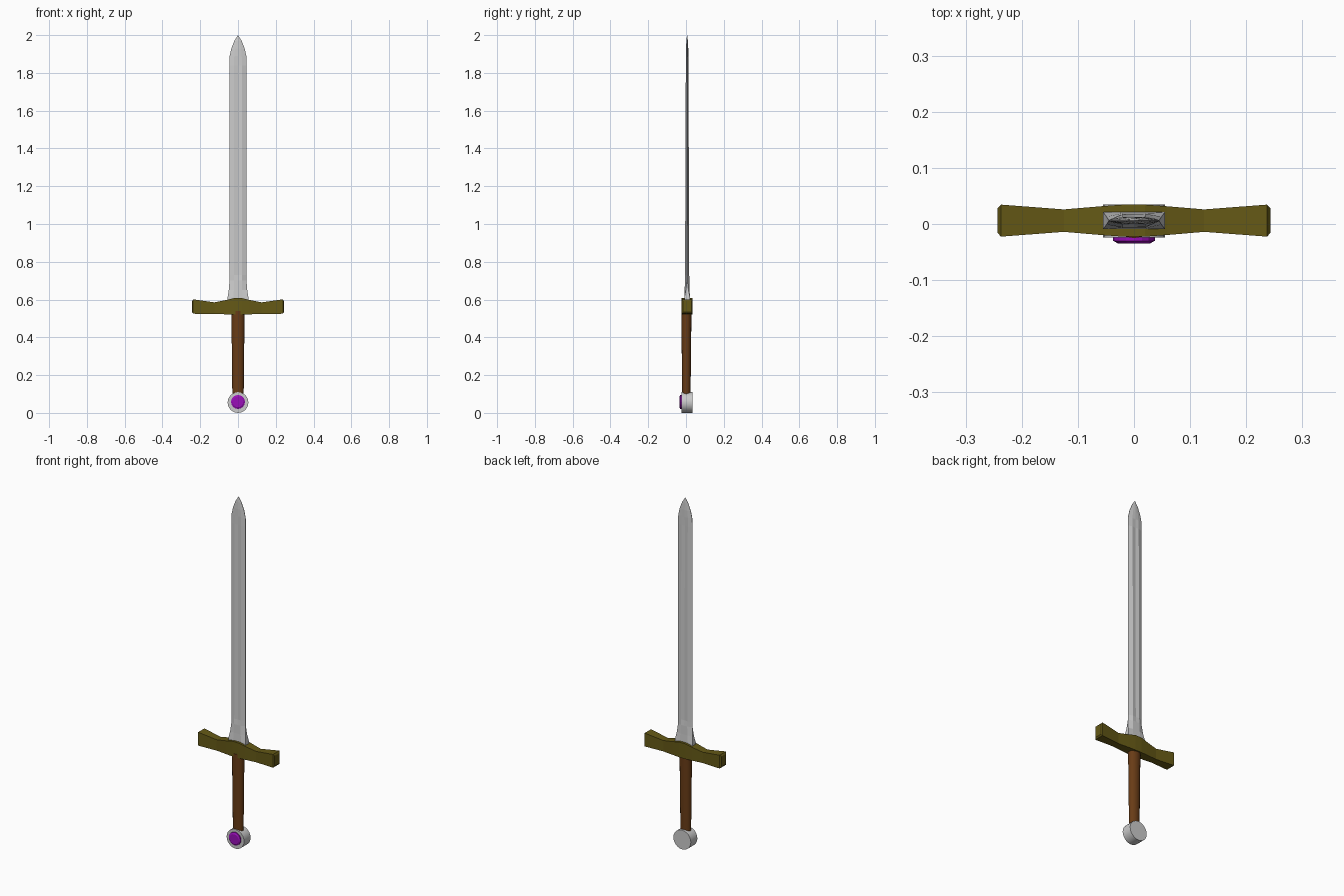
import bpy, bmesh, math

if "Cube" in bpy.data.objects:
    bpy.data.objects.remove(bpy.data.objects["Cube"])

CY = 0.006  # depth centre of the sword body


def material(name, rgb):
    m = bpy.data.materials.new(name)
    m.diffuse_color = (*rgb, 1)
    m.use_nodes = True
    m.node_tree.nodes["Principled BSDF"].inputs["Base Color"].default_value = m.diffuse_color
    return m


def loft(name, rings, mat=None, smooth=False):
    """Skin a list of equal-length point rings and cap both ends."""
    bm = bmesh.new()
    loops = [[bm.verts.new(p) for p in ring] for ring in rings]
    n = len(loops[0])
    for a, b in zip(loops, loops[1:]):
        for i in range(n):
            j = (i + 1) % n
            bm.faces.new((a[i], a[j], b[j], b[i]))
    bm.faces.new(loops[0])
    bm.faces.new(loops[-1])
    bmesh.ops.remove_doubles(bm, verts=bm.verts, dist=1e-5)
    bmesh.ops.recalc_face_normals(bm, faces=bm.faces)
    me = bpy.data.meshes.new(name)
    bm.to_mesh(me)
    bm.free()
    ob = bpy.data.objects.new(name, me)
    bpy.context.collection.objects.link(ob)
    if mat:
        me.materials.append(mat)
    if smooth:
        bpy.context.view_layer.objects.active = ob
        ob.select_set(True)
        bpy.ops.object.shade_smooth_by_angle(angle=math.radians(35))
        ob.select_set(False)
    return ob


def circle(n, rx, ry):
    return [(rx * math.cos(2 * math.pi * i / n), ry * math.sin(2 * math.pi * i / n))
            for i in range(n)]


brass = material("brass", (0.13, 0.10, 0.008))
leather = material("leather", (0.14, 0.045, 0.008))
purple = material("purple_gem", (0.32, 0.005, 0.48))


# Blade: half width, edge half thickness, body half thickness, groove half thickness
def blade_ring(z, w, edge, body, mid):
    side = [(w, edge), (w * 0.45, body), (0, mid), (-w * 0.45, body), (-w, edge)]
    return [(x, CY + y, z) for x, y in side] + [(x, CY - y, z) for x, y in reversed(side)]


loft("blade", [blade_ring(*s) for s in (
    (0.57, 0.056, 0.016, 0.016, 0.016),
    (0.61, 0.055, 0.015, 0.015, 0.015),
    (0.65, 0.049, 0.007, 0.013, 0.013),
    (0.70, 0.045, 0.001, 0.012, 0.012),
    (0.73, 0.045, 0.001, 0.011, 0.008),
    (1.84, 0.045, 0.001, 0.007, 0.004),
    (1.89, 0.044, 0.001, 0.0055, 0.006),
    (1.93, 0.035, 0.001, 0.005, 0.006),
    (1.97, 0.019, 0.001, 0.003, 0.004),
    (2.00, 0.0006, 0.0005, 0.0005, 0.0005))])


# Crossguard: x, half depth, bottom z, top z on one half, then mirrored
half = [(0.125, 0.020, 0.523, 0.585), (0.06, 0.0255, 0.522, 0.598), (0.02, 0.0285, 0.521, 0.608)]
tip = [(0.243, 0.022, 0.533, 0.592), (0.237, 0.0285, 0.525, 0.601)]
right = tip + half
sections = right + [(-x, d, b, t) for x, d, b, t in reversed(right)]
loft("crossguard", [[(x, CY - d, b), (x, CY + d, b), (x, CY + d, t), (x, CY - d, t)]
                    for x, d, b, t in sections], brass)

# Grip: slightly tapered oval
loft("grip", [[(x, CY - 0.004 + y, z) for x, y in circle(16, rx, ry)]
              for z, rx, ry in ((0.09, 0.030, 0.022), (0.54, 0.035, 0.027))], leather, True)

# Pommel disc and gem, both facing the front
loft("pommel", [[(x, y, 0.055 + z) for x, z in circle(24, 0.055, 0.055)]
                for y in (0.035, -0.024)], None, True)
loft("pommel_gem", [[(x, y, 0.058 + z) for x, z in circle(16, r, r)]
                    for y, r in ((-0.02, 0.037), (-0.030, 0.037), (-0.035, 0.028))], purple)
